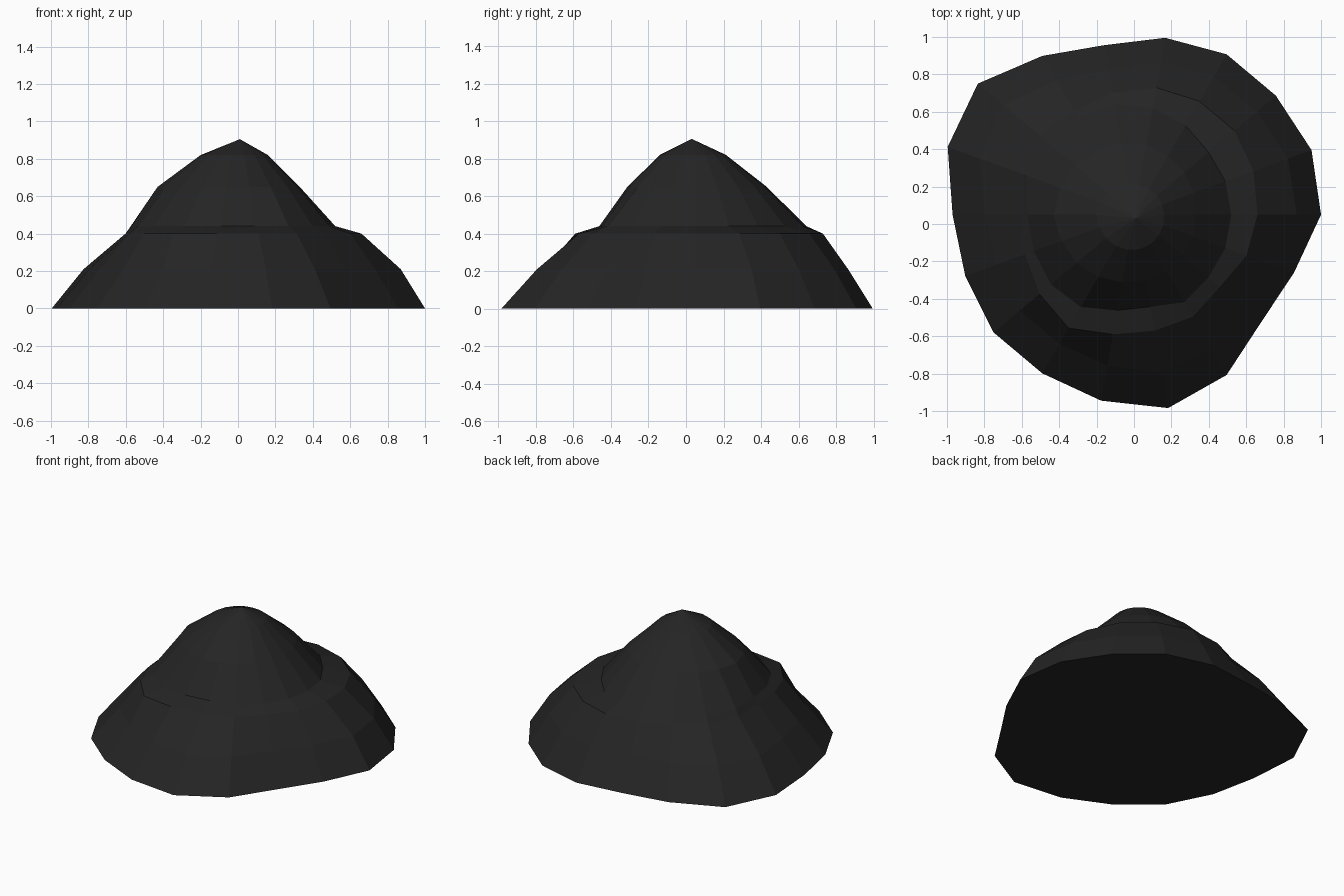
import bpy
import bmesh
import math

default_cube = bpy.data.objects.get("Cube")
if default_cube:
    bpy.data.objects.remove(default_cube, do_unlink=True)

SIDES = 18
CENTRE_Y = 0.05


def make_material(name, colour):
    material = bpy.data.materials.new(name)
    material.use_nodes = True
    material.diffuse_color = colour
    shader = material.node_tree.nodes["Principled BSDF"]
    shader.inputs["Base Color"].default_value = colour
    shader.inputs["Roughness"].default_value = 0.9
    return material


def around(east, north, west, south):
    """Blend four compass radii smoothly into one value for every side."""
    compass = [east, north, west, south]
    values = []
    for side in range(SIDES):
        quarter, blend = divmod(side * 4 / SIDES, 1)
        start = compass[int(quarter)]
        end = compass[(int(quarter) + 1) % 4]
        values.append(start + (end - start) * blend)
    return values


def add_ring(bm, radii, height):
    ring = []
    for side, radius in enumerate(radii):
        angle = math.tau * side / SIDES
        ring.append(bm.verts.new((radius * math.cos(angle),
                                  CENTRE_Y + radius * math.sin(angle),
                                  height)))
    return ring


def bridge(bm, lower, upper):
    for side in range(SIDES):
        following = (side + 1) % SIDES
        bm.faces.new((lower[side], lower[following],
                      upper[following], upper[side]))


# Irregular footprint and the outer and inner edges of the ledge
footprint = [1, 1.01, .99, .99, .96, .92, .98, 1.09, 1.06,
             .97, .96, .98, .98, 1.01, 1.05, .99, .89, .91]
ledge_outer = [.66, .68, .7, .7, .69, .66, .64, .66, .64,
               .6, .62, .66, .7, .65, .63, .63, .6, .64]
ledge_inner = [.52, .52, .52, .55, .58, .6, .6, .62, .61,
               .57, .57, .58, .57, .52, .5, .54, .52, .52]
lower_slope = [radius * share for radius, share
               in zip(footprint, around(.87, .86, .82, .81))]

# Mound built upward as a stack of rings
bm = bmesh.new()
layers = [(footprint, 0), (lower_slope, .21), (ledge_outer, .4),
          (ledge_inner, .44), (around(.33, .38, .43, .36), .65),
          (around(.16, .16, .2, .19), .82)]
rings = [add_ring(bm, radii, height) for radii, height in layers]
for lower, upper in zip(rings, rings[1:]):
    bridge(bm, lower, upper)

# Pointed top and flat underside
peak = bm.verts.new((.01, .03, .905))
for side in range(SIDES):
    bm.faces.new((rings[-1][side], rings[-1][(side + 1) % SIDES], peak))
bm.faces.new(list(reversed(rings[0])))
bmesh.ops.recalc_face_normals(bm, faces=bm.faces)

mesh = bpy.data.meshes.new("mound")
bm.to_mesh(mesh)
bm.free()
mesh.materials.append(make_material("charcoal", (.018, .018, .018, 1)))
mound = bpy.data.objects.new("mound", mesh)
bpy.context.collection.objects.link(mound)
